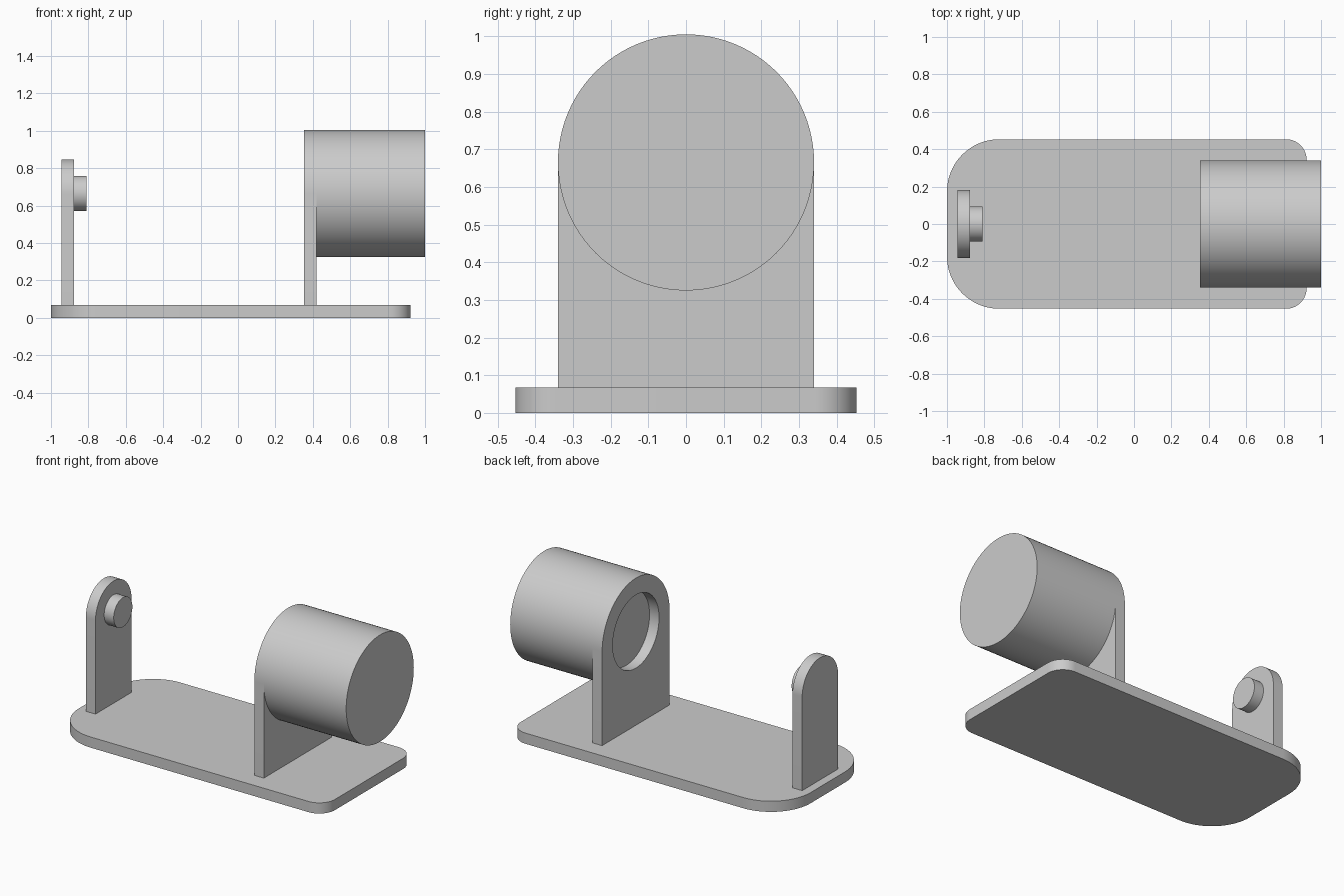
import bpy, bmesh, math
from mathutils import Matrix, Vector

if "Cube" in bpy.data.objects:
    bpy.data.objects.remove(bpy.data.objects["Cube"])

grey = bpy.data.materials.new("light_grey")
grey.use_nodes = True
grey.diffuse_color = (0.6, 0.6, 0.6, 1)
grey.node_tree.nodes["Principled BSDF"].inputs["Base Color"].default_value = (0.6, 0.6, 0.6, 1)

AXIS_Z = 0.665      # height of the shared axis
BASE_TOP = 0.068


def arc(cx, cy, r, start, end, steps):
    """Points on an arc, angles in degrees."""
    angles = [math.radians(start + (end - start) * i / steps) for i in range(steps + 1)]
    return [(cx + r * math.cos(a), cy + r * math.sin(a)) for a in angles]


def prism(name, outline, low, high, along_x=True):
    """Extrude an outline along x (outline in y, z) or along z (outline in x, y)."""
    bm = bmesh.new()
    place = (lambda p: (low, p[0], p[1])) if along_x else (lambda p: (p[0], p[1], low))
    face = bm.faces.new([bm.verts.new(place(p)) for p in outline])
    out = bmesh.ops.extrude_face_region(bm, geom=[face])
    step = Vector((high - low, 0, 0)) if along_x else Vector((0, 0, high - low))
    bmesh.ops.translate(bm, vec=step, verts=[v for v in out["geom"] if isinstance(v, bmesh.types.BMVert)])
    # the starting face remains as the near cap
    bmesh.ops.recalc_face_normals(bm, faces=bm.faces)
    mesh = bpy.data.meshes.new(name)
    bm.to_mesh(mesh)
    bm.free()
    mesh.materials.append(grey)
    obj = bpy.data.objects.new(name, mesh)
    bpy.context.collection.objects.link(obj)
    return obj


def disc(name, radius, low, high, sides=96):
    return prism(name, arc(0, AXIS_Z, radius, 0, 360, sides)[:-1], low, high)


def arch(name, half_width, low, high):
    outline = [(-half_width, BASE_TOP), (half_width, BASE_TOP)]
    outline += arc(0, AXIS_Z, half_width, 0, 180, 48)
    return prism(name, outline, low, high)


def smooth(obj):
    obj.data.shade_smooth()
    obj.data.set_sharp_from_angle(angle=math.radians(30))


# Base plate with wide corners at one end and tight corners at the other
left, right, side, wide, tight = -1.0, 0.923, 0.453, 0.28, 0.11
outline = (arc(right - tight, side - tight, tight, 0, 90, 16)
           + arc(left + wide, side - wide, wide, 90, 180, 24)
           + arc(left + wide, wide - side, wide, 180, 270, 24)
           + arc(right - tight, tight - side, tight, 270, 360, 16))
base = prism("base_plate", outline, 0, BASE_TOP, along_x=False)

# Small upright and its round boss
small = arch("small_upright", 0.181, -0.945, -0.877)
boss = disc("small_boss", 0.094, -0.877, -0.81, 64)

# Large upright with a round opening, closed behind by the drum
large = arch("large_upright", 0.34, 0.353, 0.42)
drum = disc("drum", 0.34, 0.42, 1.0)
cutter = disc("opening_cutter", 0.233, 0.3, 0.5)
cutter.hide_render = True
cut = large.modifiers.new("opening", "BOOLEAN")
cut.operation = "DIFFERENCE"
cut.solver = "EXACT"
cut.object = cutter
bpy.context.view_layer.objects.active = large
bpy.ops.object.modifier_apply(modifier=cut.name)
bpy.data.objects.remove(cutter)

for part in (base, small, boss, large, drum):
    smooth(part)
